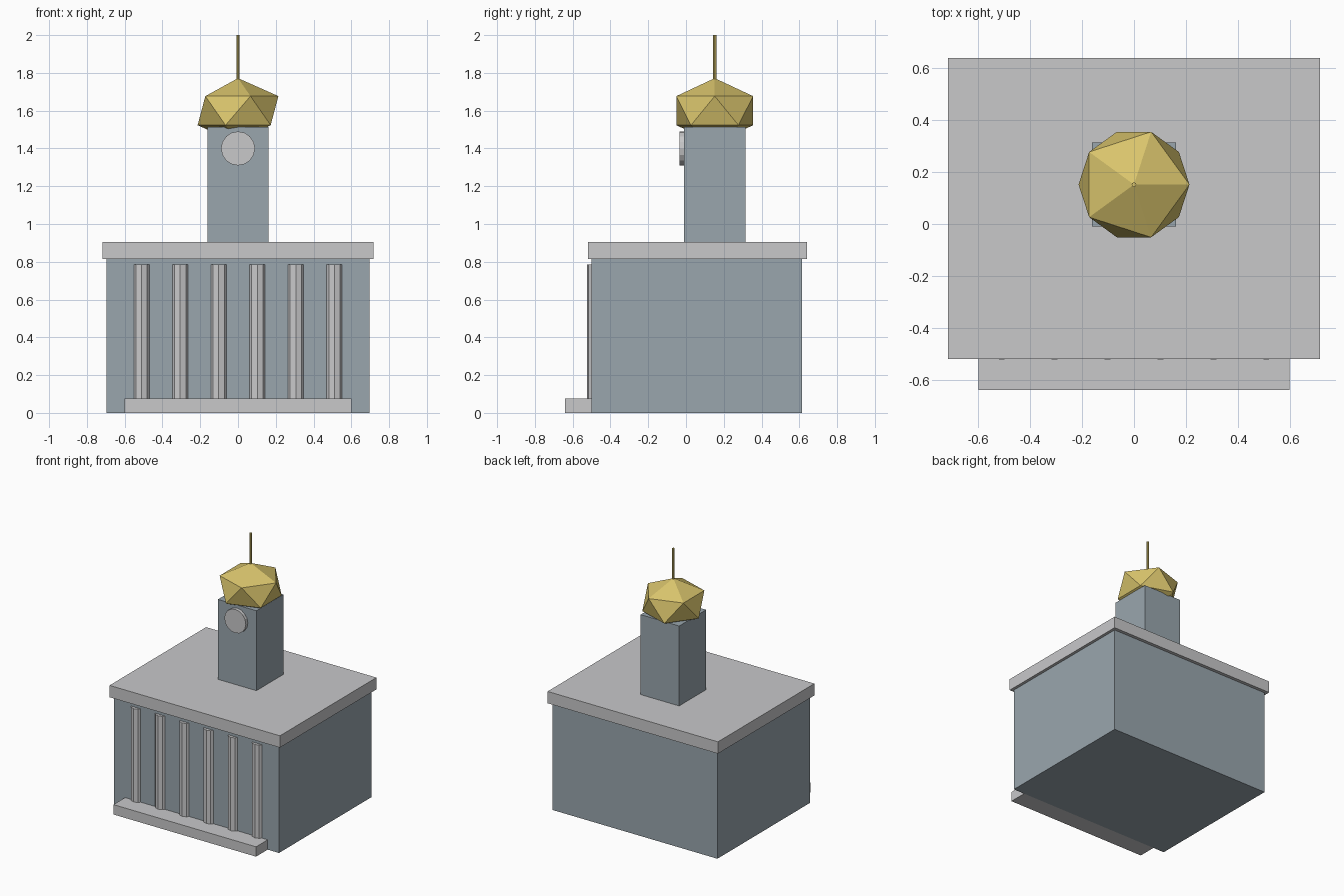
import bpy
import math

if "Cube" in bpy.data.objects:
    bpy.data.objects.remove(bpy.data.objects["Cube"], do_unlink=True)


def material(name, rgb):
    mat = bpy.data.materials.new(name)
    mat.use_nodes = True
    colour = (*rgb, 1)
    mat.diffuse_color = colour
    mat.node_tree.nodes["Principled BSDF"].inputs["Base Color"].default_value = colour
    return mat


stone = material("pale stone", (0.58, 0.58, 0.59))
wall = material("blue grey wall", (0.32, 0.38, 0.42))
gold = material("gold", (0.69, 0.55, 0.15))


def finish(name, mat):
    obj = bpy.context.object
    obj.name = name
    obj.data.materials.clear()
    obj.data.materials.append(mat)
    return obj


def box(name, mat, half_width, y0, y1, z0, z1):
    bpy.ops.mesh.primitive_cube_add(size=1, location=(0, (y0 + y1) / 2, (z0 + z1) / 2))
    obj = finish(name, mat)
    obj.scale = (2 * half_width, y1 - y0, z1 - z0)
    return obj


def cylinder(name, mat, sides, radius, depth, location, tilt=0):
    bpy.ops.mesh.primitive_cylinder_add(vertices=sides, radius=radius, depth=depth,
                                        location=location, rotation=(tilt, 0, 0))
    return finish(name, mat)


# Main hall, roof slab and front step
box("hall", wall, 0.695, -0.50, 0.615, 0, 0.815)
box("roof_slab", stone, 0.717, -0.52, 0.64, 0.815, 0.905)
box("front_step", stone, 0.60, -0.64, -0.50, 0, 0.075)

# Row of half-sunk columns along the front
for i in range(6):
    cylinder(f"column_{i + 1}", stone, 10, 0.05, 0.71,
             ((i - 2.5) * 0.204, -0.475, 0.43))

# Clock tower
TOWER_Y = 0.152
box("tower", wall, 0.162, -0.01, 0.314, 0.905, 1.513)
cylinder("clock_face", stone, 16, 0.09, 0.05, (0, -0.01, 1.40), math.pi / 2)

# Faceted dome and spire
bpy.ops.mesh.primitive_ico_sphere_add(subdivisions=1, radius=1, location=(0, TOWER_Y, 1.60))
finish("dome", gold).scale = (0.239, 0.239, 0.172)
cylinder("spire", gold, 8, 0.009, 0.30, (0, TOWER_Y, 1.85))
